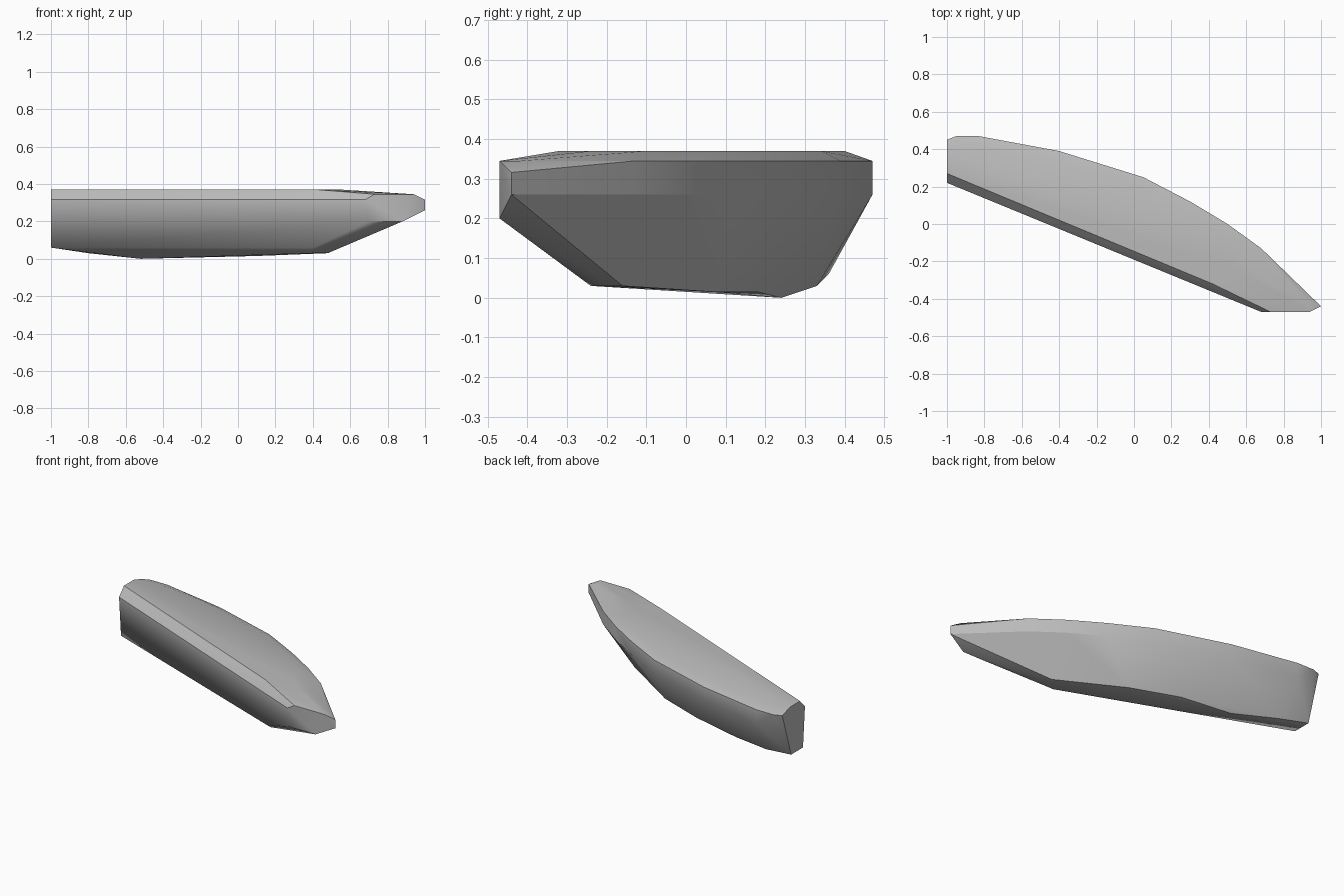
import bpy
import bmesh
import math

cube = bpy.data.objects.get("Cube")
if cube:
    bpy.data.objects.remove(cube, do_unlink=True)


def make_material(name, colour):
    material = bpy.data.materials.new(name)
    material.use_nodes = True
    material.diffuse_color = colour
    shader = material.node_tree.nodes["Principled BSDF"]
    shader.inputs["Base Color"].default_value = colour
    return material


def level(outline, height):
    """Place a plan outline at one height."""
    return [(x, y, height) for x, y in outline]


def hull_object(name, points, material):
    """Wrap a set of outline points in a closed faceted solid."""
    bm = bmesh.new()
    for point in points:
        bm.verts.new(point)
    result = bmesh.ops.convex_hull(bm, input=bm.verts)
    loose = {v for v in result["geom_interior"] if isinstance(v, bmesh.types.BMVert)}
    bmesh.ops.delete(bm, geom=list(loose), context="VERTS")
    bmesh.ops.dissolve_limit(bm, angle_limit=math.radians(1),
                             verts=bm.verts, edges=bm.edges)
    bmesh.ops.recalc_face_normals(bm, faces=bm.faces)
    mesh = bpy.data.meshes.new(name)
    bm.to_mesh(mesh)
    bm.free()
    mesh.materials.append(material)
    obj = bpy.data.objects.new(name, mesh)
    bpy.context.collection.objects.link(obj)
    return obj


# Curved back edge, shared by the rim and the belly below it
back_curve = [(-.83, .47), (-.4, .39), (.05, .25), (.3, .12),
              (.5, 0), (.68, -.13)]

# Flat top, inset from the rim
top = level([(-1, .27), (-1, .37), (-.8, .4), (-.4, .34), (.05, .19),
             (.3, .06), (.5, -.1), (.55, -.24), (.42, -.32)], .37)

# Rim and the chamfer along the straight front
rim = level([(-1, .45), (-.95, .47), (.94, -.42), (.94, -.47), (.73, -.47)]
            + back_curve, .345)
chamfer = level([(-1, .22), (.68, -.47), (1, -.44)], .316)

# Bulging belly under the rim
belly = level([(x, y) for x, y in back_curve] + [(1, -.44)], .26)
nose = level([(.88, -.47), (.7, -.47)], .2)

# Underside, tapering up at the blunt end
keel = level([(-1, .24), (-1, .36), (.4, -.28)], .06)
keel += level([(-.8, .33), (.48, -.16), (.4, -.24), (.48, -.2)], .03)
keel += level([(.1, .07), (-.2, .18)], .015)
keel += level([(-.52, .24)], 0)

grey = make_material("stone grey", (.5, .5, .5, 1))
shard = hull_object("curved_shard", top + rim + chamfer + belly + nose + keel, grey)

bpy.ops.object.select_all(action="DESELECT")
shard.select_set(True)
bpy.context.view_layer.objects.active = shard
bpy.ops.object.shade_smooth_by_angle(angle=math.radians(30))
